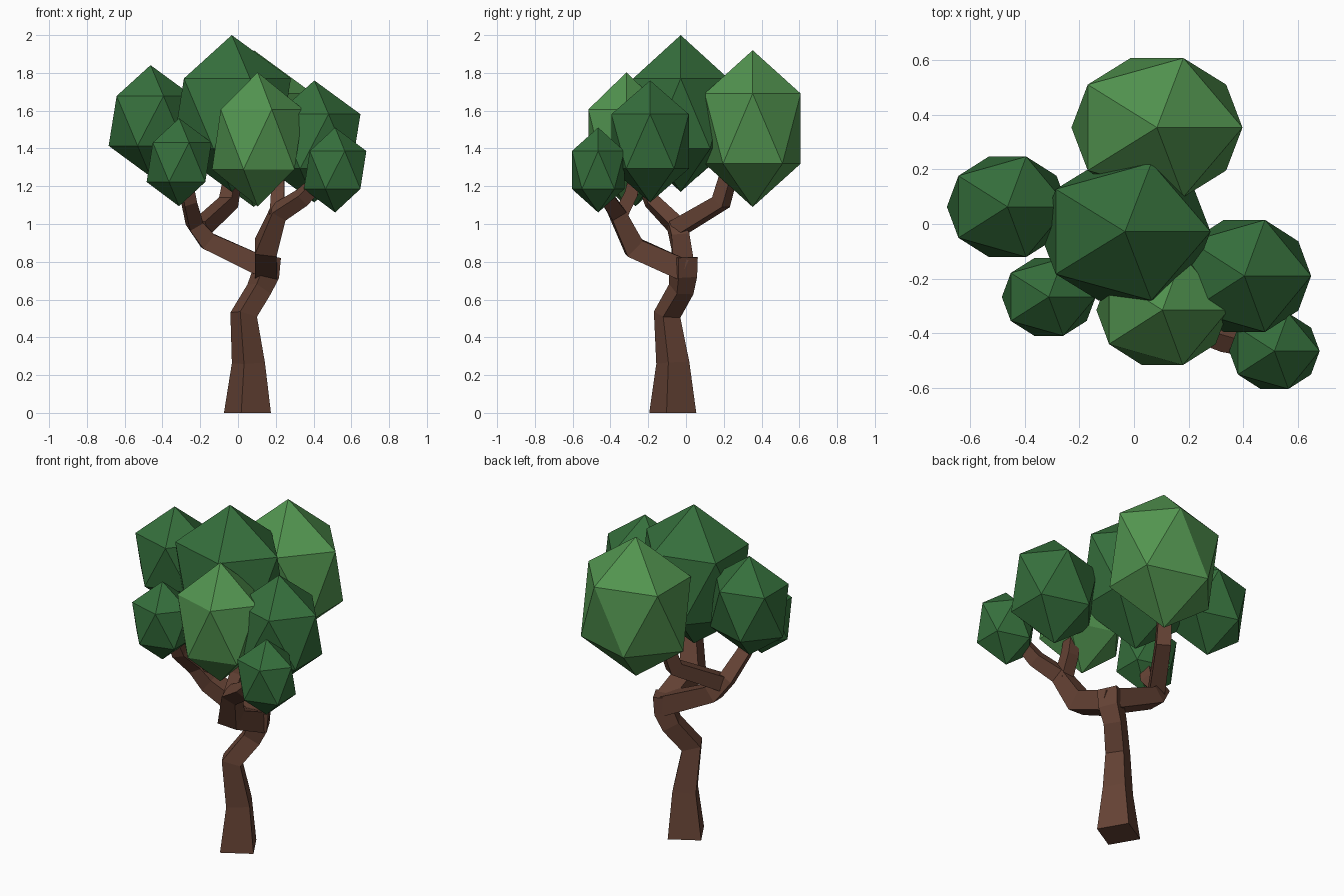
import bpy, bmesh
from mathutils import Vector

if "Cube" in bpy.data.objects:
    bpy.data.objects.remove(bpy.data.objects["Cube"])


def material(name, rgb):
    m = bpy.data.materials.new(name)
    m.diffuse_color = (*rgb, 1)
    m.use_nodes = True
    m.node_tree.nodes["Principled BSDF"].inputs["Base Color"].default_value = m.diffuse_color
    return m


bark = material("bark", (0.13, 0.055, 0.035))
dark_green = material("dark_green", (0.036, 0.16, 0.045))
light_green = material("light_green", (0.085, 0.30, 0.08))


def finish(name, bm, mat):
    mesh = bpy.data.meshes.new(name)
    bm.to_mesh(mesh)
    bm.free()
    mesh.materials.append(mat)
    obj = bpy.data.objects.new(name, mesh)
    bpy.context.collection.objects.link(obj)
    return obj


def limb(name, points, side_dir):
    """Square-section tube through (x, y, z, side width) points."""
    bm = bmesh.new()
    pos = [Vector(p[:3]) for p in points]
    u = Vector(side_dir)
    rings = []
    for i, p in enumerate(pos):
        t = Vector((0, 0, 0))
        if i > 0:
            t += (p - pos[i - 1]).normalized()
        if i < len(pos) - 1:
            t += (pos[i + 1] - p).normalized()
        t.normalize()
        if name == "trunk" and i == 0:
            t = Vector((0, 0, 1))
        u = (u - t * u.dot(t)).normalized()
        v = t.cross(u)
        h = points[i][3] / 2
        rings.append([bm.verts.new(p + (u * a + v * b) * h)
                      for a, b in ((-1, -1), (1, -1), (1, 1), (-1, 1))])
    for lo, hi in zip(rings, rings[1:]):
        for k in range(4):
            n = (k + 1) % 4
            bm.faces.new((lo[k], lo[n], hi[n], hi[k]))
    bm.faces.new(rings[0][::-1])
    bm.faces.new(rings[-1])
    finish(name, bm, bark)


def leaves(name, centre, radii, mat):
    """Stretched 20-sided clump of leaves."""
    bm = bmesh.new()
    bmesh.ops.create_icosphere(bm, subdivisions=1, radius=1)
    bmesh.ops.scale(bm, vec=radii, verts=bm.verts)
    bmesh.ops.translate(bm, vec=centre, verts=bm.verts)
    finish(name, bm, mat)


# Crooked trunk
limb("trunk", [(.05, -.07, 0, .182), (.055, -.07, .265, .128),
               (.03, -.10, .52, .105), (.112, -.025, .655, .10),
               (.145, -.015, .73, .11), (.15, -.015, .825, .115)],
     (.155, .09, 0))

# Right bough, reaching forward, with its two branches
limb("right_bough", [(.148, -.01, .755, .115), (.147, -.275, .875, .115),
                     (.215, -.365, 1.06, .085), (.34, -.42, 1.14, .075),
                     (.45, -.45, 1.25, .06)], (1, 0, 0))
limb("right_twig", [(.205, -.35, 1.04, .075), (.21, -.29, 1.16, .07),
                    (.215, -.26, 1.29, .06)], (1, 0, 0))

# Left bough with its two branches
limb("left_bough", [(.15, -.015, .765, .11), (-.16, -.03, .91, .095),
                    (-.23, -.06, 1.0, .08), (-.26, -.18, 1.12, .07),
                    (-.28, -.23, 1.25, .06)], (0, 1, 0))
limb("back_branch", [(-.20, -.05, .975, .085), (-.05, .185, 1.115, .08),
                     (-.02, .235, 1.29, .07)], (0, 0, 1))

# Leaf clumps
leaves("crown_leaves", (-.033, -.028, 1.585), (.35, .296, .415), dark_green)
leaves("back_leaves", (.084, .353, 1.505), (.35, .299, .415), light_green)
leaves("front_leaves", (.104, -.315, 1.448), (.27, .237, .355), light_green)
leaves("right_leaves", (.404, -.19, 1.437), (.273, .241, .323), dark_green)
leaves("small_right_leaves", (.514, -.465, 1.286), (.185, .163, .225), dark_green)
leaves("small_left_leaves", (-.312, -.267, 1.327), (.192, .167, .233), dark_green)
leaves("left_leaves", (-.463, .063, 1.546), (.248, .216, .295), dark_green)
